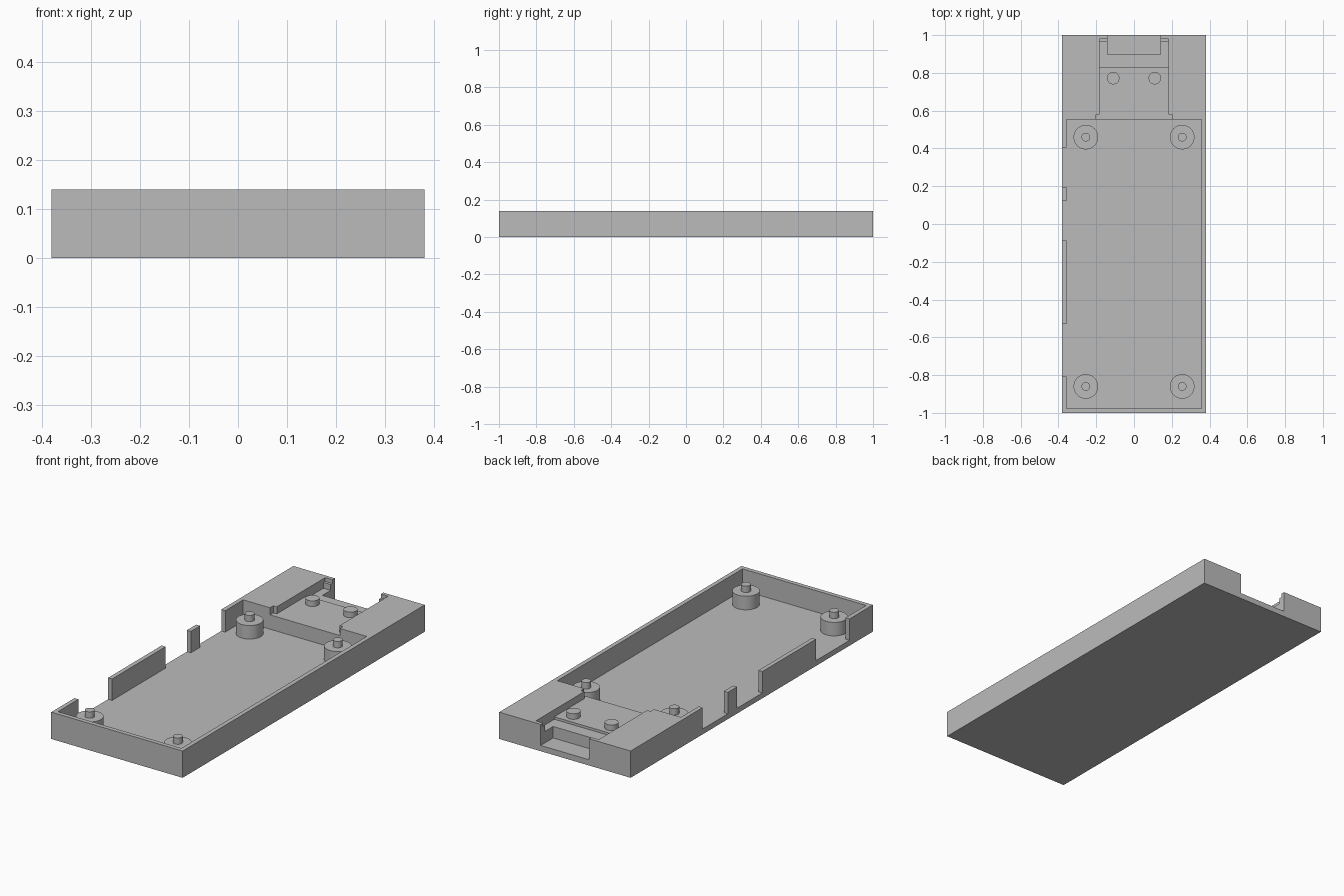
import bpy, bmesh, math
from mathutils import Matrix

if "Cube" in bpy.data.objects:
    bpy.data.objects.remove(bpy.data.objects["Cube"], do_unlink=True)

W, L, H = 0.38, 1.0, 0.14        # half width, half length, height
WALL, FLOOR = 0.023, 0.028
IN_X, IN_Y = W - WALL, L - WALL
PLATFORM, LEDGE = 0.103, 0.09
OVER = H + 0.06                  # cutters rise clear of the rim

grey = bpy.data.materials.new("plain_grey")
grey.use_nodes = True
colour = (0.5, 0.5, 0.5, 1)
grey.diffuse_color = colour
grey.node_tree.nodes["Principled BSDF"].inputs["Base Color"].default_value = colour


def add_object(name, bm):
    bmesh.ops.recalc_face_normals(bm, faces=bm.faces)
    mesh = bpy.data.meshes.new(name)
    bm.to_mesh(mesh)
    bm.free()
    mesh.materials.append(grey)
    obj = bpy.data.objects.new(name, mesh)
    bpy.context.collection.objects.link(obj)
    return obj


def box(name, x0, x1, y0, y1, z0, z1):
    bm = bmesh.new()
    size = Matrix.Diagonal((x1 - x0, y1 - y0, z1 - z0, 1))
    centre = Matrix.Translation(((x0 + x1) / 2, (y0 + y1) / 2, (z0 + z1) / 2))
    bmesh.ops.create_cube(bm, size=1, matrix=centre @ size)
    return add_object(name, bm)


def activate(obj):
    bpy.ops.object.select_all(action="DESELECT")
    obj.select_set(True)
    bpy.context.view_layer.objects.active = obj


def cut(target, *bounds):
    cutter = box("cutter", *bounds)
    cutter.hide_render = True
    mod = target.modifiers.new("cut", "BOOLEAN")
    mod.operation, mod.solver, mod.object = "DIFFERENCE", "EXACT", cutter
    activate(target)
    bpy.ops.object.modifier_apply(modifier=mod.name)
    bpy.data.objects.remove(cutter, do_unlink=True)


def turned(name, x, y, profile):
    """Round part from (radius, height) points, turned about its own axis."""
    bm = bmesh.new()
    verts = [bm.verts.new((r, 0, z)) for r, z in profile]
    edges = [bm.edges.new(pair) for pair in zip(verts, verts[1:])]
    bmesh.ops.spin(bm, geom=verts + edges, cent=(0, 0, 0), axis=(0, 0, 1),
                   angle=math.tau, steps=40)
    bmesh.ops.remove_doubles(bm, verts=bm.verts, dist=0.0001)
    obj = add_object(name, bm)
    obj.location = (x, y, 0)
    activate(obj)
    bpy.ops.object.shade_smooth_by_angle(angle=math.radians(30))


# Tray with its main cavity
tray = box("tray", -W, W, -L, L, 0, H)
cut(tray, -IN_X, IN_X, -IN_Y, 0.553, FLOOR, OVER)

# Openings in the right wall
for y0, y1 in ((-0.808, -0.53), (-0.088, 0.121), (0.197, 0.405)):
    cut(tray, -W - 0.1, -IN_X + 0.02, y0, y1, FLOOR, OVER)

# Connector bay: platform, wider mouth, lower ledge, small lip and end notch
cut(tray, -0.182, 0.182, 0.5, 0.966, PLATFORM, OVER)
cut(tray, -0.202, 0.202, 0.5, 0.58, PLATFORM, OVER)
cut(tray, -0.182, 0.182, 0.828, 0.966, LEDGE, OVER)
cut(tray, -0.182, 0.182, 0.94, 0.98, 0.12, OVER)
cut(tray, -0.14, 0.14, 0.897, L + 0.1, 0.03, OVER)

# Stepped standoffs in the cavity corners, and pegs on the platform
for side, sx in (("right", -1), ("left", 1)):
    for end, y in (("front", -0.86), ("back", 0.46)):
        turned(f"standoff_{end}_{side}", sx * 0.255, y,
               [(0.065, FLOOR), (0.065, 0.099), (0.023, 0.099),
                (0.023, 0.132), (0, 0.132)])
    turned(f"peg_{side}", sx * 0.11, 0.772,
           [(0.033, PLATFORM), (0.033, 0.132), (0, 0.132)])
